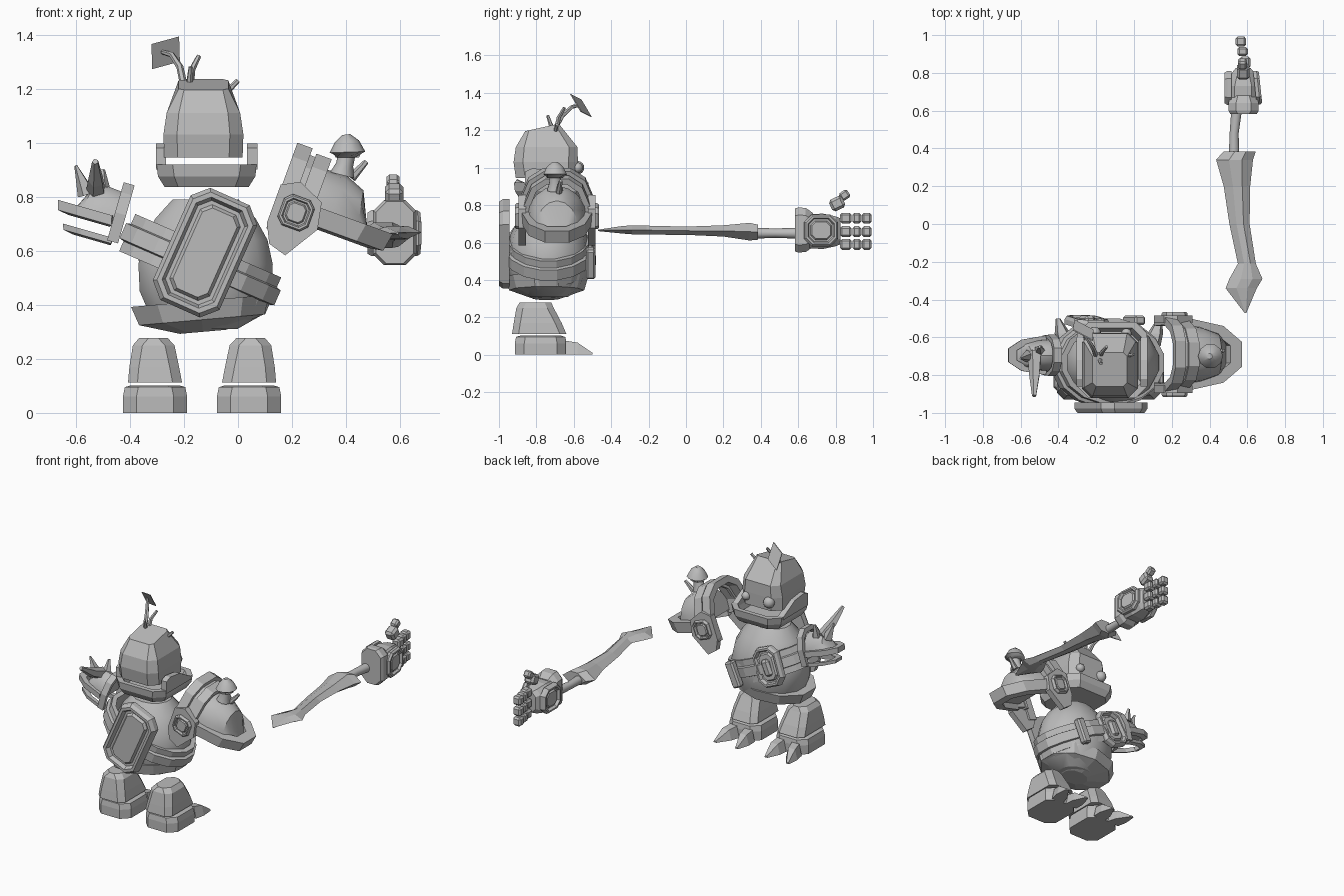
import bpy, bmesh, math
from math import sin, cos, pi, radians
from mathutils import Matrix, Vector

if "Cube" in bpy.data.objects:
    bpy.data.objects.remove(bpy.data.objects["Cube"])

grey = bpy.data.materials.new("stone grey")
grey.diffuse_color = (0.5, 0.5, 0.5, 1)
grey.use_nodes = True
grey.node_tree.nodes["Principled BSDF"].inputs["Base Color"].default_value = grey.diffuse_color
I = Matrix.Identity(4)
T = lambda x, y, z: Matrix.Translation((x, y, z))
R = lambda deg, axis: Matrix.Rotation(radians(deg), 4, axis)


def finish(name, bm, m=I, smooth=30):
    bmesh.ops.transform(bm, matrix=m, verts=bm.verts)
    bmesh.ops.recalc_face_normals(bm, faces=bm.faces)
    me = bpy.data.meshes.new(name)
    bm.to_mesh(me)
    bm.free()
    me.materials.append(grey)
    ob = bpy.data.objects.new(name, me)
    bpy.context.collection.objects.link(ob)
    if smooth:
        bpy.context.view_layer.objects.active = ob
        ob.select_set(True)
        bpy.ops.object.shade_smooth_by_angle(angle=radians(smooth))
        ob.select_set(False)
    return ob


def sweep(name, sections, m=I, closed=False, smooth=0):
    """Skin a list of equal-length point loops; cap the ends unless closed."""
    bm = bmesh.new()
    rows = [[bm.verts.new(p) for p in s] for s in sections]
    n = len(rows[0])
    pairs = list(zip(rows, rows[1:])) + ([(rows[-1], rows[0])] if closed else [])
    for a, b in pairs:
        for i in range(n):
            bm.faces.new((a[i], a[(i + 1) % n], b[(i + 1) % n], b[i]))
    if not closed:
        bm.faces.new(rows[0])
        bm.faces.new(rows[-1])
    return finish(name, bm, m, smooth)


def oval(cx, cy, z, rx, ry, n=14):
    return [(cx + rx * cos(2 * pi * (i + .5) / n), cy + ry * sin(2 * pi * (i + .5) / n), z) for i in range(n)]


def octa(cx, cy, z, hx, hy, c):
    return [(cx + x, cy + y, z) for x, y in ((hx, hy - c), (hx - c, hy), (c - hx, hy), (-hx, hy - c),
            (-hx, c - hy), (c - hx, -hy), (hx - c, -hy), (hx, c - hy))]


def tube(name, pts, radii, n=8, smooth=40):
    secs = []
    for i, p in enumerate(pts):
        d = Vector(pts[min(i + 1, len(pts) - 1)]) - Vector(pts[max(i - 1, 0)])
        q = d.to_track_quat('Z', 'Y')
        secs.append([Vector(p) + q @ Vector(v) for v in oval(0, 0, 0, radii[i], radii[i], n)])
    return sweep(name, secs, smooth=smooth)


def block(name, loc, half, bev, m=I):
    bm = bmesh.new()
    bmesh.ops.create_cube(bm, size=2, matrix=Matrix.Diagonal((*half, 1)))
    bmesh.ops.bevel(bm, geom=bm.edges[:], offset=bev, segments=1, affect='EDGES')
    return finish(name, bm, T(*loc) @ m, 0)


def plate(name, m, hx, hy, c, t):
    """Octagonal plate with a raised rim and a sunken panel, facing local +z."""
    steps = ((0, 0), (0, .6), (.1, 1), (.22, 1), (.3, .5), (.4, .5), (.48, .8))
    return sweep(name, [octa(0, 0, h * t, hx * (1 - k) if hx < hy else hx - k * hy,
                             hy - k * min(hx, hy) if hx < hy else hy * (1 - k), c * (1 - k)) for k, h in steps], m)


# Torso: belly, hip shell, tilted belt
cx, cy = -.12, -.735
sweep("belly", [oval(cx, cy, z, r, r * .87) for z, r in
      ((.31, .12), (.36, .21), (.45, .25), (.55, .255), (.64, .235), (.72, .19), (.79, .125))], smooth=30)
sweep("hip_shell", [oval(0, 0, z, r, r * .82, 10) for z, r in
      ((0, .09), (.045, .245), (.115, .27), (.115, .24))], T(-.13, -.745, .3) @ R(-5, 'Y'))
prof = ((-.03, -.075), (0, -.075), (0, -.035), (.018, -.03), (.018, .03), (0, .035), (0, .075), (-.03, .075))
belt = []
for i in range(16):
    a = 2 * pi * (i + .5) / 16
    belt.append([((.3 + d) * cos(a), (.22 + d) * sin(a), h) for d, h in prof])
sweep("belt", belt, T(-.14, cy, .55) @ R(23.5, 'Y'), closed=True)

# Shield on the -y side, medallion with gem on the +y side
plate("back_shield", T(-.122, -.945, .593) @ R(24, 'Y') @ R(90, 'X'), .135, .227, .055, .055)
plate("medallion", T(-.25, -.54, .6) @ R(23.5, 'Y') @ R(-83, 'X'), .095, .125, .045, .045)
block("medallion_gem", (-.25, -.505, .6), (.03, .02, .055), .015, R(23.5, 'Y'))
block("belt_clip", (.0, -.51, .49), (.03, .025, .085), .01, R(23.5, 'Y'))

# Helmet head
hx = -.128
sweep("helmet", [
    octa(hx, -.745, .945, .145, .165, .05),
    octa(hx, -.75, 1.03, .148, .172, .05),
    octa(hx, -.745, 1.11, .136, .165, .045),
    [(x, y, z + (y + .68) * .22) for x, y, z in octa(hx, -.77, 1.235, .092, .09, .02)]])
for x, r in ((-.21, .036), (-.04, .028)):
    bm = bmesh.new()
    bmesh.ops.create_uvsphere(bm, u_segments=12, v_segments=8, radius=r)
    finish("eye", bm, T(x, -.58, 1.0), 60)

# Hollow jaw, raised at the sides
jx, jy = -.116, -.72
jaw = [octa(jx, jy, .835, .155, .17, .05), octa(jx, jy, .875, .18, .195, .06),
       octa(jx, jy, .92, .186, .2, .06), octa(jx, jy, .92, .155, .17, .05), octa(jx, jy, .865, .14, .15, .05)]
sweep("jaw", jaw)
for s in (-1, 1):
    sweep("jaw_cheek", [[(jx + s * x, y, z) for y, z in ((-.86, .9), (-.86, .98), (-.82, .997), (-.72, .985), (-.6, .92), (-.6, .9))]
                        for x in (.15, .188)])

# Sprouts and leaf plate on the helmet
tube("sprout_long", [(-.2, -.7, 1.21), (-.215, -.66, 1.28), (-.245, -.61, 1.325), (-.28, -.565, 1.335)], [.014, .013, .011, .008], 6)
tube("sprout_mid", [(-.175, -.69, 1.22), (-.17, -.68, 1.27), (-.145, -.65, 1.32)], [.013, .012, .009], 6)
tube("sprout_small", [(-.18, -.72, 1.22), (-.175, -.74, 1.28)], [.012, .008], 6)
tube("sprout_side", [(-.05, -.7, 1.18), (-.0, -.69, 1.23)], [.013, .009], 6)
sweep("leaf_plate", [[(x, y + d, z) for x, y, z in ((-.32, -.565, 1.365), (-.218, -.62, 1.393),
      (-.215, -.565, 1.3), (-.318, -.51, 1.272))] for d in (0, .006)])


# Pauldrons: local x points outward, z up
def arch(name, m, x0, x1, hy, top, low, t):
    path = ((-hy, low), (-hy * 1.04, .05), (-hy * .8, top * .75), (-hy * .37, top),
            (hy * .37, top), (hy * .8, top * .75), (hy * 1.04, .05), (hy, low))
    secs = []
    for y, z in path:
        k = 1 - t / hy
        zi = z - t * max(0, z) / top
        secs.append([(x0, y, z), (x1, y, z), (x1, y * k, zi), (x0, y * k, zi)])
    sweep(name, secs, m)


def rim(name, m, z0, z1):
    path = ((-.02, -.19), (.17, -.15), (.275, -.065), (.275, .065), (.17, .15), (-.02, .19))
    sweep(name, [[(x, y, z0 + .01), (x + .012, y, z1), (x * .8, y * .72, z1), (x * .78, y * .72, z0)] for x, y in path], m)


def dome(name, m):
    secs = []
    for x, h, w in ((-.03, .18, .16), (.05, .187, .15), (.13, .155, .115), (.18, .05, .075)):
        secs.append([(x + .03 * (1 - sin(a)) * (x > .1), w * cos(a), h * sin(a) - .02) for a in (pi * i / 8 for i in range(9))])
    sweep(name, secs, m, smooth=30)


big = T(.296, -.69, .741) @ R(20, 'Y')
small = T(-.478, -.695, .712) @ R(16, 'Y') @ Matrix.Diagonal((-.7, .55, .72, 1))
arch("right_shoulder_outer_arch", big, -.16, -.1, .19, .217, -.12, .04)
arch("right_shoulder_inner_arch", big, -.1, -.08, .165, .19, -.05, .03)
arch("right_shoulder_second_arch", big, -.08, -.02, .17, .203, -.04, .03)
dome("right_shoulder_dome", big)
rim("right_shoulder_rim", big, -.06, .02)
arch("left_shoulder_arch", small, -.08, -.02, .19, .21, -.1, .04)
dome("left_shoulder_dome", small)
rim("left_shoulder_rim", small, -.03, .03)
rim("left_shoulder_lower_rim", small @ T(-.03, 0, -.09) @ Matrix.Diagonal((.9, .9, 1, 1)), -.03, .01)
for s in (-1, 1):
    side = ((-.165, .05), (-.1, .085), (-.0, .04), (.02, -.06), (-.06, -.19), (-.13, -.17), (-.165, -.1))
    sweep("right_shoulder_side_plate", [[(x, s * y, z) for x, z in side] for y in (.165, .205)], big)
    plate("right_shoulder_stud", big @ T(-.076, s * .2, -.028) @ R(-s * 90, 'X'), .06, .061, .025, .025)

# Mushroom and thorns on the right shoulder
tube("mushroom_stem", [(.385, -.7, .88), (.395, -.7, .92), (.405, -.7, .97)], [.045, .032, .032], 10)
tube("mushroom_cap", [(.405, -.7, .945), (.405, -.7, .965), (.403, -.7, 1.005), (.4, -.7, 1.03)], [.045, .066, .045, .015], 10)
tube("right_thorn", [(.42, -.68, .87), (.475, -.67, .93)], [.018, .01], 6)
# Thorns on the left shoulder
tube("left_thorn_back", [(-.525, -.68, .81), (-.525, -.8, .86), (-.528, -.91, .93)], [.04, .03, .012], 5, 0)
tube("left_thorn_side", [(-.56, -.7, .81), (-.6, -.71, .915)], [.035, .006], 5, 0)
tube("left_thorn_top", [(-.5, -.67, .82), (-.5, -.65, .9)], [.03, .008], 5, 0)

# Detached blade-shaped forearm: y, left x, right x, z, half thickness
blade = ((-.47, .585, .595, .665, .004), (-.34, .485, .65, .668, .02), (-.29, .505, .68, .668, .024),
         (-.21, .55, .645, .666, .024), (0, .505, .612, .663, .022), (.2, .475, .615, .662, .03),
         (.34, .435, .63, .658, .047), (.385, .475, .645, .655, .04))
sweep("forearm_blade", [[(a, y, z), (a * .65 + b * .35, y, z + h), (a * .3 + b * .7, y, z + h), (b, y, z),
      (a * .3 + b * .7, y, z - h), (a * .65 + b * .35, y, z - h)] for y, a, b, z, h in blade])
tube("forearm_rod", [(.53, .34, .65), (.53, .48, .65), (.545, .62, .65)], [.03, .025, .03], 10)

# Hand: cuff, palm, side guards, fingers, thumb
hand = R(-90, 'X')
sweep("wrist_cuff", [octa(.58, -.667, y, w, h, .04) for y, w, h in
      ((.582, .07, .115), (.6, .08, .12), (.64, .08, .118), (.68, .07, .09))], hand)
sweep("palm", [octa(.578, -.66, y, w, h, .03) for y, w, h in
      ((.66, .075, .09), (.73, .075, .095), (.8, .06, .08), (.825, .04, .07))], hand)
plate("hand_guard_outer", T(.64, .72, .665) @ R(6, 'Z') @ R(90, 'Y'), .085, .09, .04, .03)
plate("hand_guard_inner", T(.515, .72, .665) @ R(-90, 'Y'), .085, .09, .04, .035)
for z in (.73, .658, .59):
    for y, x, h in ((.855, .588, .031), (.913, .575, .024), (.966, .566, .026)):
        block("finger_joint", (x, y, z), (.028, h, .029), .011)
block("thumb_base", (.578, .808, .808), (.034, .038, .034), .014, R(25, 'X'))
block("thumb_tip", (.574, .848, .853), (.024, .026, .024), .01, R(35, 'X'))

# Legs: shin, foot, two claws each
for side, s in (("left", -1), ("right", 1)):
    fx = -.133 + s * .174
    sweep(side + "_foot", [octa(fx, -.777, z, w, d, .05) for z, w, d in
          ((0, .119, .138), (.06, .119, .138), (.095, .112, .132), (.102, .09, .11))])
    sweep(side + "_shin", [octa(fx + s * o, y, z, w, d, .035) for z, o, y, w, d in
          ((.112, 0, -.785, .1, .145), (.17, .003, -.793, .092, .128), (.25, .005, -.807, .077, .1), (.278, .006, -.805, .052, .085))])
    for k in (-1, 1):
        tx = fx + k * .055
        sweep(side + "_claw", [[(tx + k * o + s * o * .6 - w, y, 0), (tx + k * o + s * o * .6 + w, y, 0),
              (tx + k * o + s * o * .6 + w * .6, y, h), (tx + k * o + s * o * .6 - w * .6, y, h)]
              for y, o, w, h in ((-.645, 0, .045, .075), (-.58, .01, .042, .065), (-.5, .025, .012, .01))])
